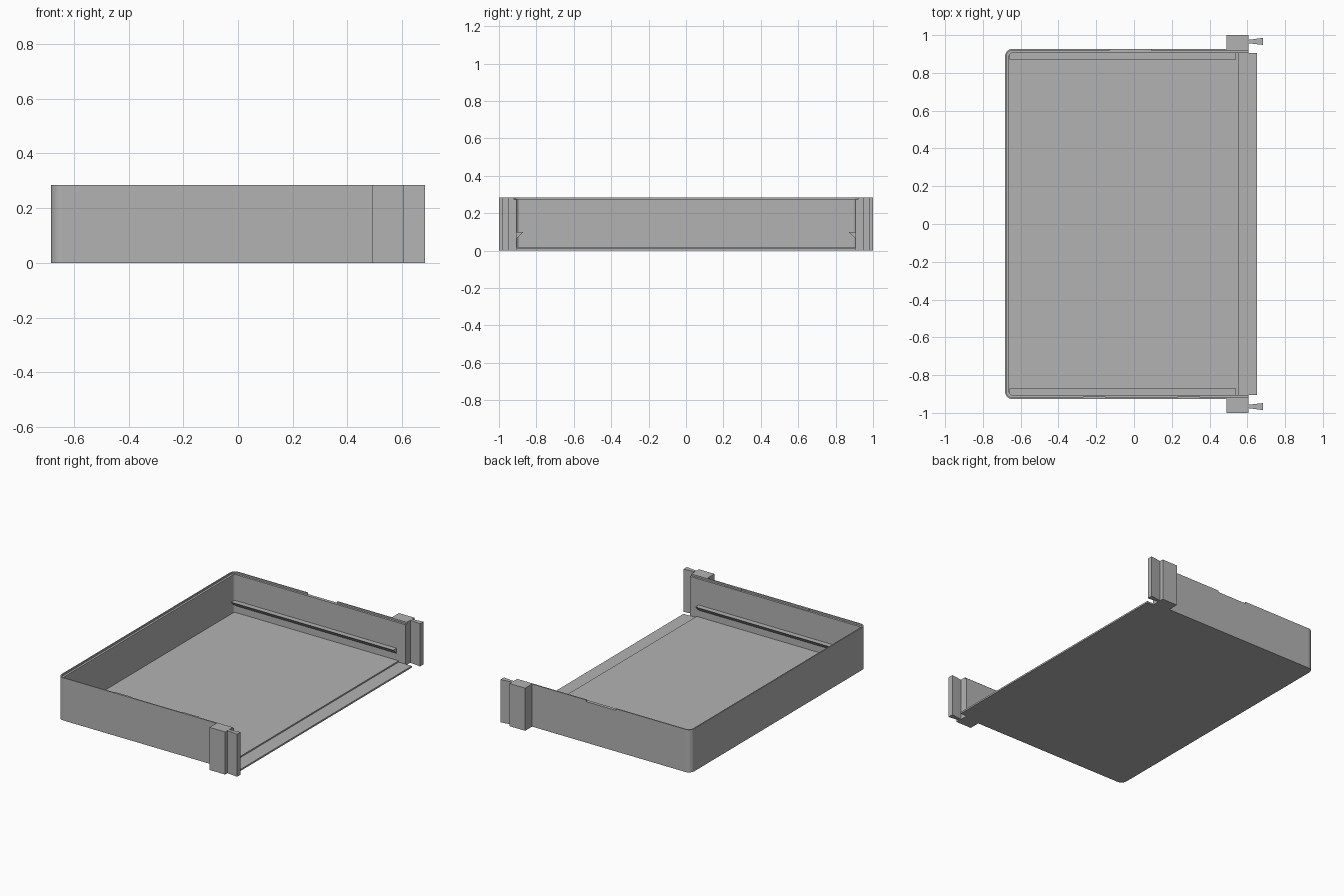
import bpy, bmesh, math
from mathutils import Vector

cube = bpy.data.objects.get("Cube")
if cube:
    bpy.data.objects.remove(cube, do_unlink=True)

grey = bpy.data.materials.new("plain grey")
grey.use_nodes = True
COLOUR = (0.45, 0.45, 0.45, 1)
grey.diffuse_color = COLOUR
grey.node_tree.nodes["Principled BSDF"].inputs["Base Color"].default_value = COLOUR

# Main sizes
HEIGHT, RIM_Z, FLOOR_Z, LIP_Z = 0.285, 0.274, 0.02, 0.011
BACK, MOUTH = -0.683, 0.605
HALF, WALL, RIM, RADIUS = 0.927, 0.022, 0.008, 0.04


def prism(name, profile, low, high, axis="z"):
    """Extrude a profile: xy points along z, or yz points along x."""
    bm = bmesh.new()
    place = (lambda a, b: (a, b, low)) if axis == "z" else (lambda a, b: (low, a, b))
    face = bm.faces.new([bm.verts.new(place(a, b)) for a, b in profile])
    step = Vector((0, 0, high - low)) if axis == "z" else Vector((high - low, 0, 0))
    new = bmesh.ops.extrude_face_region(bm, geom=[face])["geom"]
    bmesh.ops.translate(bm, vec=step, verts=[v for v in new if isinstance(v, bmesh.types.BMVert)])
    bmesh.ops.recalc_face_normals(bm, faces=bm.faces)
    mesh = bpy.data.meshes.new(name)
    bm.to_mesh(mesh)
    bm.free()
    mesh.materials.append(grey)
    obj = bpy.data.objects.new(name, mesh)
    bpy.context.collection.objects.link(obj)
    return obj


def rect(x0, x1, y0, y1):
    return [(x0, y0), (x1, y0), (x1, y1), (x0, y1)]


def outline(inset, left_end=MOUTH, right_end=MOUTH):
    """Open U path with rounded back corners, from the left arm to the right arm."""
    r = RADIUS - inset
    cx, cy = BACK + RADIUS, HALF - RADIUS
    pts = [(left_end, HALF - inset)]
    for side, start in ((1, 90), (-1, 180)):
        for i in range(7):
            a = math.radians(start + 15 * i)
            pts.append((cx + r * math.cos(a), side * cy + r * math.sin(a)))
    return pts + [(right_end, inset - HALF)]


def band(thickness, left_end=MOUTH):
    return outline(0, left_end) + outline(thickness, left_end)[::-1]


# Floor, with a thinner lip reaching out of the open side
INNER = HALF - WALL
prism("floor", outline(WALL, 0.555, 0.555), 0, FLOOR_Z)
prism("floor_lip", rect(0.555, 0.652, -INNER, INNER), 0, LIP_Z)

# Three walls and the thin stepped rim, with a gap in the left arm
prism("walls", band(WALL), 0, RIM_Z)
prism("rim", band(RIM, -0.13), RIM_Z, HEIGHT)
prism("rim_left_end", rect(0.09, MOUTH, HALF - RIM, HALF), RIM_Z, HEIGHT)

# Small catches on the inside of the right rim
for n, x in enumerate((-0.21, 0.29)):
    prism(f"rim_catch_{n + 1}", rect(x - 0.06, x + 0.06, -HALF + RIM, -HALF + 0.014), RIM_Z, HEIGHT)

for side, s in (("left", 1), ("right", -1)):
    # Wedge rail along the inner wall
    rail = [(s * INNER, 0.1), (s * 0.87, 0.1), (s * INNER, 0.065)]
    prism(f"{side}_rail", rail, -0.66, 0.54, "x")
    # Corner block and its flared tongue
    prism(f"{side}_block", rect(0.49, MOUTH, *sorted((s * HALF, s))), 0, HEIGHT)
    tongue = [(MOUTH, 0.957), (MOUTH, 0.975), (0.683, 0.985), (0.683, 0.948)]
    prism(f"{side}_tongue", [(x, s * y) for x, y in tongue], 0, HEIGHT)
